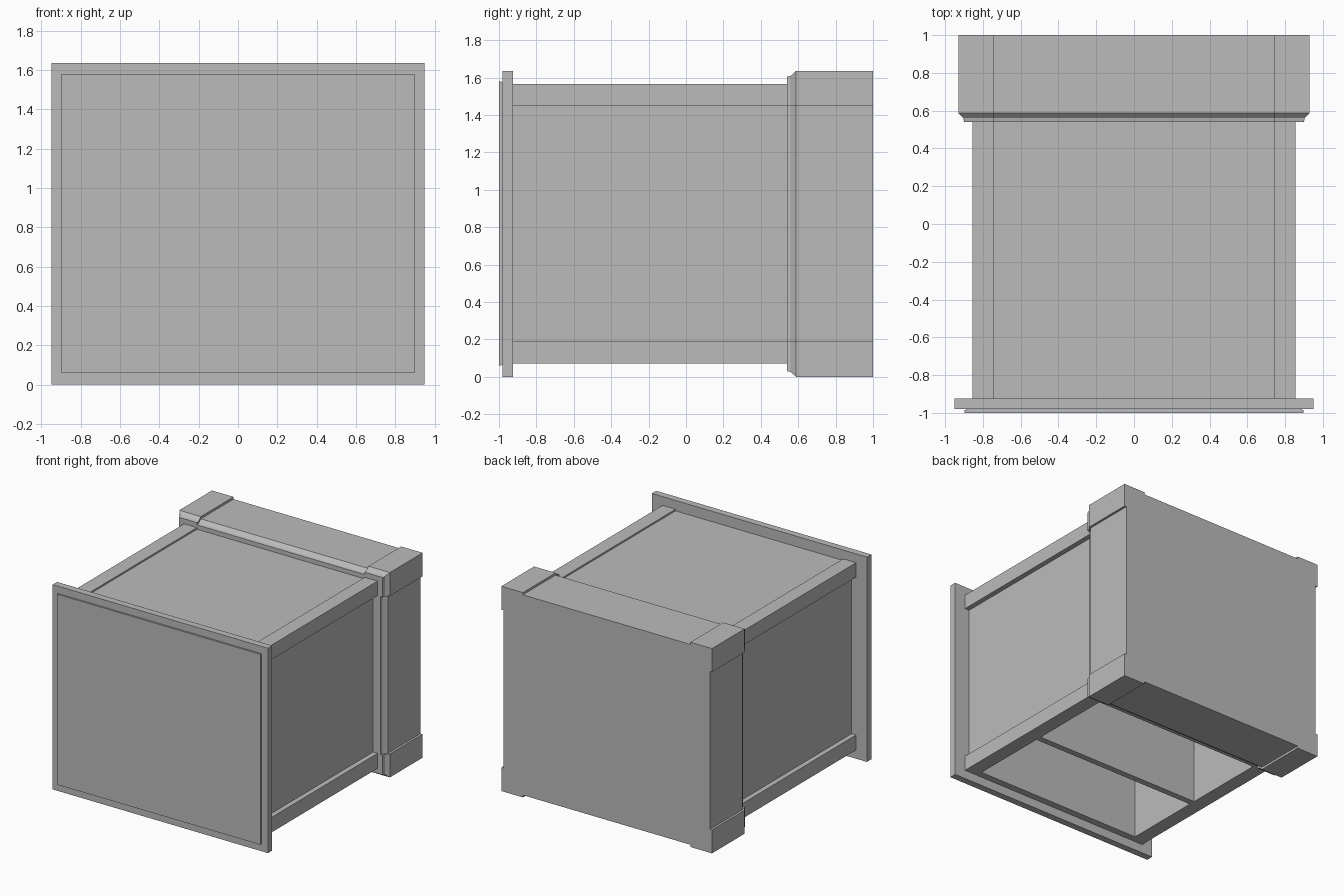
import bpy, bmesh

if "Cube" in bpy.data.objects:
    bpy.data.objects.remove(bpy.data.objects["Cube"])

grey = bpy.data.materials.new("plain_grey")
grey.diffuse_color = (0.5, 0.5, 0.5, 1)
grey.use_nodes = True
grey.node_tree.nodes["Principled BSDF"].inputs["Base Color"].default_value = grey.diffuse_color


def finish(name, bm):
    bmesh.ops.recalc_face_normals(bm, faces=bm.faces)
    mesh = bpy.data.meshes.new(name)
    bm.to_mesh(mesh)
    bm.free()
    mesh.materials.append(grey)
    obj = bpy.data.objects.new(name, mesh)
    bpy.context.collection.objects.link(obj)
    return obj


def box(name, x, y, z):
    """Box from (min, max) pairs."""
    bm = bmesh.new()
    bmesh.ops.create_cube(bm, size=1)
    for v in bm.verts:
        v.co = [lo + (c + 0.5) * (hi - lo) for c, (lo, hi) in zip(v.co, (x, y, z))]
    return finish(name, bm)


MID = 0.8175          # middle height
Y0, Y1 = -0.925, 0.545  # length of the body

# Front board with a thin raised panel
box("front_board", (-0.95, 0.95), (-0.98, Y0), (0, 1.635))
box("front_panel_backing", (-0.89, 0.89), (-0.99, -0.98), (0.067, 1.573))
box("front_panel", (-0.897, 0.897), (-1.0, -0.986), (0.06, 1.58))

# Four corner rails and recessed side panels
for side, s in (("left", -1), ("right", 1)):
    xr = sorted((s * 0.74, s * 0.855))
    box(side + "_top_rail", xr, (Y0, Y1), (1.45, 1.565))
    box(side + "_bottom_rail", xr, (Y0, Y1), (0.07, 0.19))
    box(side + "_side_panel", sorted((s * 0.74, s * 0.815)), (Y0, Y1), (0.19, 1.45))

# Top panel, inner walls and the middle divider of the open underside
box("top_panel", (-0.74, 0.74), (Y0, Y1), (1.45, 1.552))
for name, y in (("front_wall", (Y0, -0.87)),
                ("middle_divider", (-0.24, -0.19)),
                ("back_wall", (0.485, Y1))):
    box(name, (-0.74, 0.74), y, (0.07, 1.45))


# Back block: rectangle with recessed sides, lofted along y with a chamfered front
def section(d, r=0.018, bx=0.74, bz=0.63):
    w, h = 0.93 - d, MID - d
    q = [(w - r, bz), (w, bz), (w, h), (bx, h), (bx, h - r)]
    pts = []
    for sx, sz in ((1, 1), (-1, 1), (-1, -1), (1, -1)):
        part = [(sx * x, MID + sz * z) for x, z in q]
        pts += part if sx * sz > 0 else part[::-1]
    return pts


bm = bmesh.new()
rings = [[bm.verts.new((x, y, z)) for x, z in section(d)]
         for y, d in ((0.54, 0.03), (0.56, 0.026), (0.588, 0), (1.0, 0))]
for a, b in zip(rings, rings[1:]):
    for i in range(len(a)):
        j = (i + 1) % len(a)
        bm.faces.new((a[i], a[j], b[j], b[i]))
bm.faces.new(rings[0])
bm.faces.new(rings[-1])
finish("back_block", bm)
